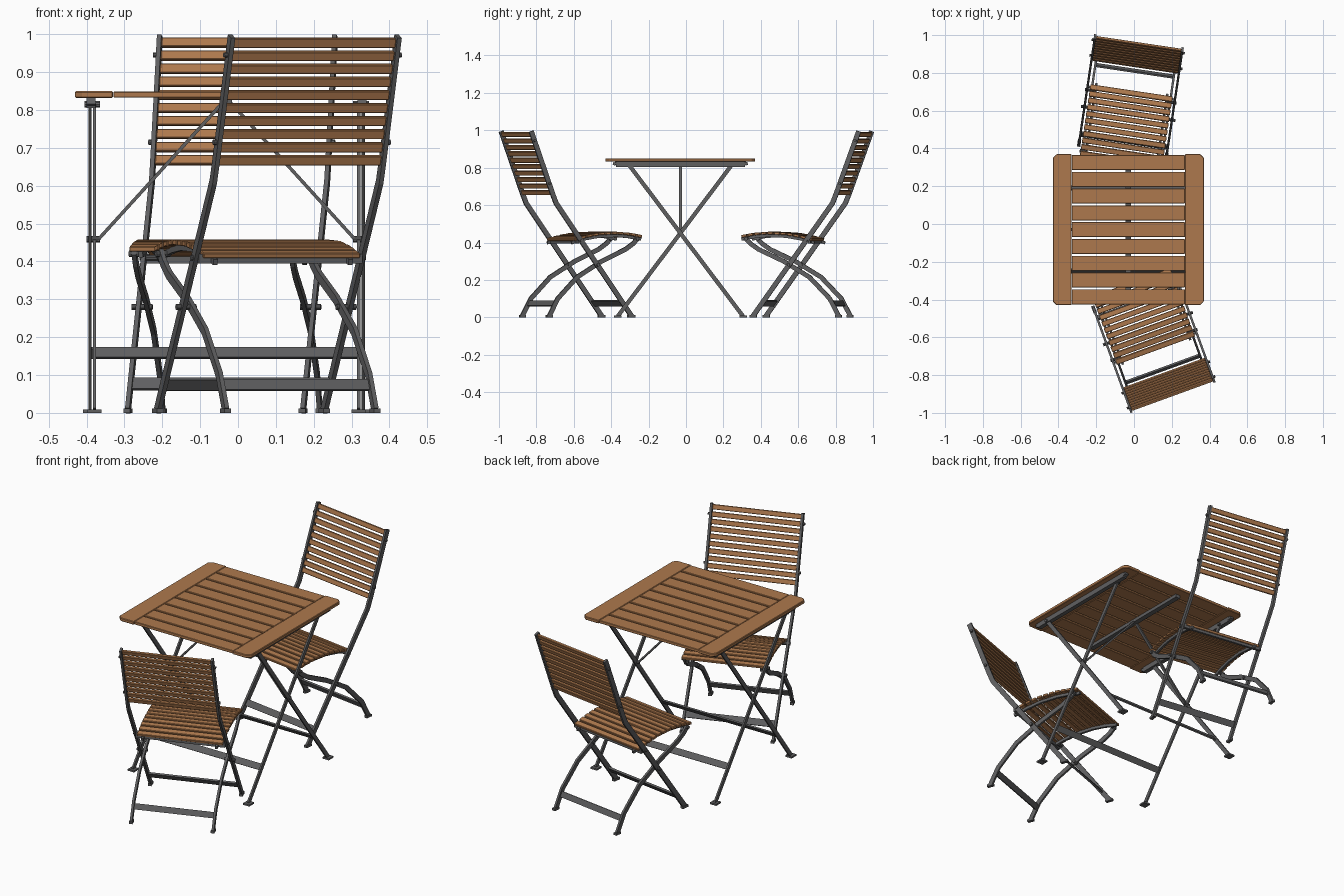
import bpy, bmesh, math
from mathutils import Matrix, Vector

if "Cube" in bpy.data.objects:
    bpy.data.objects.remove(bpy.data.objects["Cube"])


def material(name, rgb):
    m = bpy.data.materials.new(name)
    m.diffuse_color = (*rgb, 1)
    m.use_nodes = True
    m.node_tree.nodes["Principled BSDF"].inputs["Base Color"].default_value = m.diffuse_color
    return m


WOOD = material("warm wood", (0.42, 0.19, 0.075))
METAL = material("dark grey metal", (0.115, 0.115, 0.118))


def strip(bm, pts, width, a0, a1, plane="yz"):
    """Flat bar following a 2D path, extruded across the remaining axis."""
    pts = [Vector(p) for p in pts]
    left, right = [], []
    for i, p in enumerate(pts):
        t_in = (p - pts[max(i - 1, 0)]).normalized()
        t_out = (pts[min(i + 1, len(pts) - 1)] - p).normalized()
        t = (t_in + t_out).normalized()
        n = Vector((-t.y, t.x)) * width / 2
        left.append(p + n)
        right.append(p - n)

    def v(p, a):
        return bm.verts.new((a, p.x, p.y) if plane == "yz" else (p.x, a, p.y))
    rings = [[v(l, a0), v(r, a0), v(r, a1), v(l, a1)] for l, r in zip(left, right)]
    for r, s in zip(rings, rings[1:]):
        for k in range(4):
            bm.faces.new((r[k], r[(k + 1) % 4], s[(k + 1) % 4], s[k]))
    bm.faces.new(rings[0])
    bm.faces.new(rings[-1][::-1])


def box(bm, x0, x1, y0, y1, z0, z1):
    strip(bm, [(y0, (z0 + z1) / 2), (y1, (z0 + z1) / 2)], z1 - z0, x0, x1)


def bolt(bm, x, y, z, r, length):
    m = Matrix.Translation((x, y, z)) @ Matrix.Rotation(math.pi / 2, 4, 'Y')
    bmesh.ops.create_cone(bm, cap_ends=True, segments=10, radius1=r, radius2=r,
                          depth=length, matrix=m)


def finish(bm, name, mat, matrix, bevel=0):
    bmesh.ops.recalc_face_normals(bm, faces=bm.faces)
    bm.transform(matrix)
    me = bpy.data.meshes.new(name)
    bm.to_mesh(me)
    bm.free()
    me.materials.append(mat)
    ob = bpy.data.objects.new(name, me)
    bpy.context.collection.objects.link(ob)
    if bevel:
        b = ob.modifiers.new("edge", 'BEVEL')
        b.width, b.segments = bevel, 1


def lerp(path, t):
    """Interpolate along the first coordinate of a path."""
    for (a, b), (c, d) in zip(path, path[1:]):
        if min(a, c) - 1e-6 <= t <= max(a, c) + 1e-6:
            return b + (d - b) * (t - a) / (c - a)


# ---------- table ----------
T = Matrix.Translation((-0.03, -0.03, 0))

# end boards with clipped outer corners
bm = bmesh.new()
for s in (-1, 1):
    outline = [(0.3, -0.4), (0.38, -0.4), (0.4, -0.38), (0.4, 0.38), (0.38, 0.4), (0.3, 0.4)]
    f = bm.faces.new([bm.verts.new((s * x, y, 0.832)) for x, y in outline])
    ext = bmesh.ops.extrude_face_region(bm, geom=[f])
    bmesh.ops.translate(bm, vec=(0, 0, 0.018),
                        verts=[g for g in ext["geom"] if isinstance(g, bmesh.types.BMVert)])
finish(bm, "table_end_boards", WOOD, T, 0.003)

bm = bmesh.new()
pitch = 0.8 / 9
for i in range(9):
    y = -0.4 + pitch * (i + 0.5)
    box(bm, -0.299, 0.299, y - 0.0395, y + 0.0395, 0.833, 0.849)
finish(bm, "table_slats", WOOD, T, 0.002)

# rails under the top
bm = bmesh.new()
for x in (-0.358, 0.358):
    for y in (-1, 1):
        strip(bm, [(y * 0.345, 0.818), (y * 0.36, 0.824)], 0.016, x - 0.012, x + 0.012)
    box(bm, x - 0.012, x + 0.012, -0.345, 0.345, 0.805, 0.833)
box(bm, -0.014, 0.014, -0.35, 0.35, 0.815, 0.833)
finish(bm, "table_rails", METAL, T)

# crossed legs, feet and stretchers
bm = bmesh.new()
for d, x in ((1, 0.361), (-1, 0.349)):
    top, foot = Vector((-0.275 * d, 0.815)), Vector((0.335 * d, 0.006))
    for s in (-1, 1):
        strip(bm, [top, foot], 0.022, s * x - 0.0045, s * x + 0.0045)
        box(bm, s * x - 0.019, s * x + 0.019, foot.x - 0.02, foot.x + 0.02, 0, 0.009)
        bolt(bm, s * x, top.x, 0.815, 0.009, 0.03)
    a, b = top.lerp(foot, 0.795), top.lerp(foot, 0.828)
    strip(bm, [a, b], 0.008, -x, x)
finish(bm, "table_legs", METAL, T)

# diagonal braces from leg pivots to the centre rail
bm = bmesh.new()
for s in (-1, 1):
    strip(bm, [(s * 0.342, 0.455), (s * 0.012, 0.818)], 0.009, -0.008, 0.008, "xz")
    bolt(bm, s * 0.352, 0, 0.459, 0.009, 0.036)
finish(bm, "table_braces", METAL, T)


# ---------- chair (local: front is -y, origin below top of backrest) ----------
BACK = [(0.0, 0.995), (-0.122, 0.66), (-0.142, 0.61), (-0.572, 0.006)]
FRONT = [(-0.617, 0.425), (-0.59, 0.395), (-0.546, 0.364), (-0.41, 0.30), (-0.27, 0.215),
         (-0.16, 0.1), (-0.112, 0.008)]
SEAT = [(-0.64, 0.432), (-0.57, 0.445), (-0.5, 0.451), (-0.4, 0.447), (-0.32, 0.433), (-0.245, 0.412)]


def chair(tag, loc, angle):
    M = Matrix.Translation((*loc, 0)) @ Matrix.Rotation(math.radians(angle), 4, 'Z')
    zy = [(z, y) for y, z in BACK]

    # long legs that continue up as the backrest frame
    bm = bmesh.new()
    for s in (-1, 1):
        strip(bm, BACK, 0.026, s * 0.234 - 0.006, s * 0.234 + 0.006)
        box(bm, s * 0.234 - 0.009, s * 0.234 + 0.009, -0.59, -0.55, 0, 0.012)
    strip(bm, [(lerp(zy, 0.09), 0.09), (lerp(zy, 0.062), 0.062)], 0.01, -0.23, 0.23)
    finish(bm, tag + "_back_legs", METAL, M)

    # curved legs from the seat front to the rear feet
    bm = bmesh.new()
    for s in (-1, 1):
        strip(bm, FRONT, 0.024, s * 0.21 - 0.006, s * 0.21 + 0.006)
        box(bm, s * 0.21 - 0.009, s * 0.21 + 0.009, -0.13, -0.095, 0, 0.012)
    strip(bm, [(-0.155, 0.088), (-0.142, 0.06)], 0.01, -0.207, 0.207)
    finish(bm, tag + "_front_legs", METAL, M)

    # seat side rails and rear crossbar
    bm = bmesh.new()
    for s in (-1, 1):
        strip(bm, [(y, z - 0.014) for y, z in SEAT], 0.016, s * 0.19 - 0.006, s * 0.19 + 0.006)
    box(bm, -0.23, 0.23, -0.275, -0.262, 0.395, 0.42)
    finish(bm, tag + "_seat_frame", METAL, M)

    # arched seat slats
    bm = bmesh.new()
    n = 11
    step = 0.39 / n
    for i in range(n):
        y0 = -0.637 + i * step
        y1 = y0 + step * 0.78
        strip(bm, [(y0, lerp(SEAT, y0)), (y1, lerp(SEAT, y1))], 0.014, -0.22, 0.22)
    finish(bm, tag + "_seat_slats", WOOD, M, 0.002)

    # backrest slats between the frame bars
    bm = bmesh.new()
    for i in range(10):
        z = 0.99 - i * 0.0345
        strip(bm, [(lerp(zy, z), z), (lerp(zy, z - 0.024), z - 0.024)], 0.013, -0.228, 0.228)
    finish(bm, tag + "_back_slats", WOOD, M, 0.002)

    # bolts
    bm = bmesh.new()
    for s in (-1, 1):
        for z in (0.945, 0.715):
            bolt(bm, s * 0.24, lerp(zy, z), z, 0.007, 0.018)
        bolt(bm, s * 0.225, lerp(zy, 0.28), 0.28, 0.008, 0.055)
        bolt(bm, s * 0.215, lerp(zy, 0.41), 0.41, 0.008, 0.06)
        bolt(bm, s * 0.205, -0.61, 0.42, 0.009, 0.04)
    finish(bm, tag + "_bolts", METAL, M)


chair("rear_chair", (0.025, 0.958), -8.5)
chair("front_chair", (0.203, -0.908), 200)
